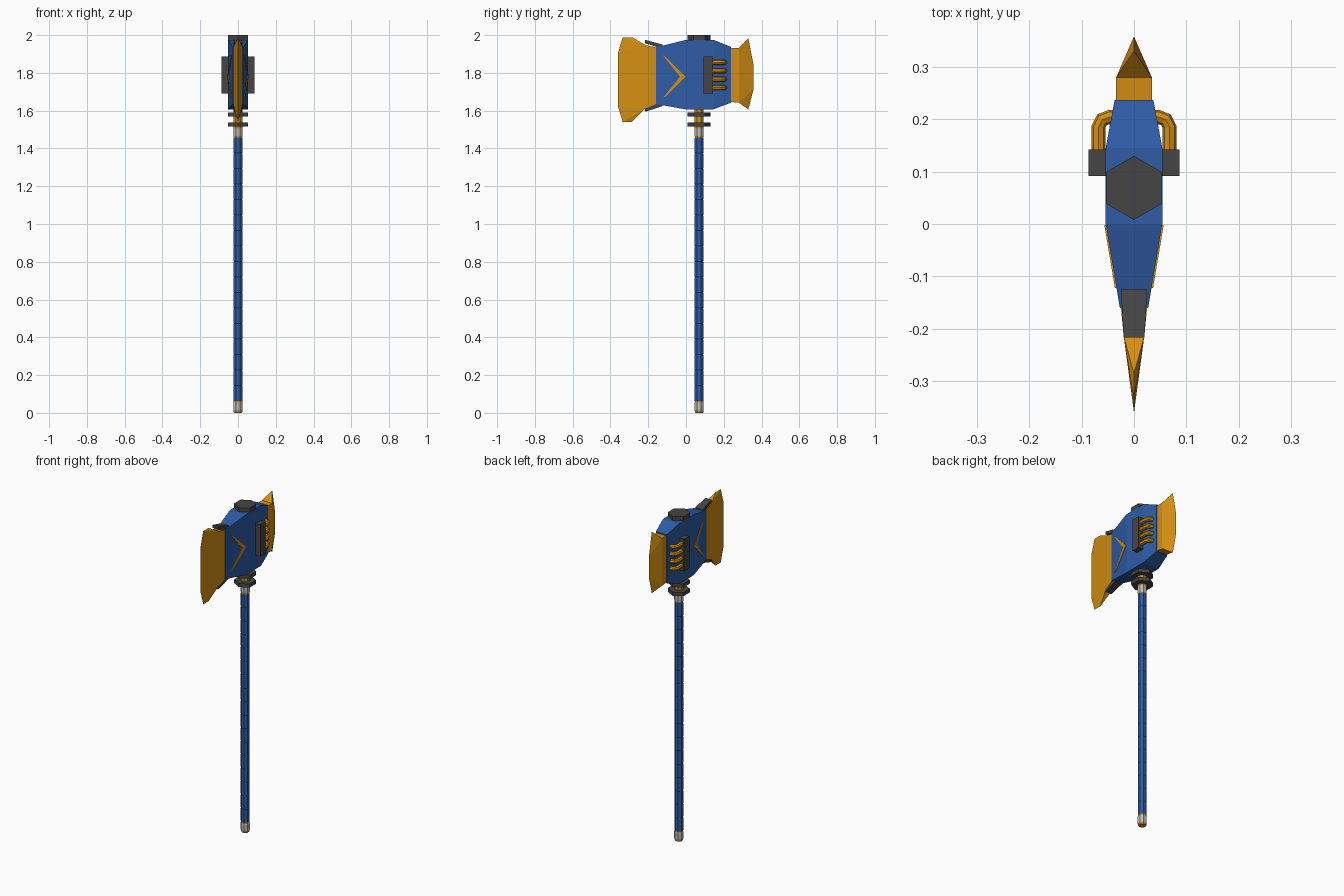
import bpy, bmesh, math
from mathutils import Vector

if "Cube" in bpy.data.objects:
    bpy.data.objects.remove(bpy.data.objects["Cube"])


def material(name, rgb):
    m = bpy.data.materials.new(name)
    m.diffuse_color = (*rgb, 1)
    m.use_nodes = True
    m.node_tree.nodes["Principled BSDF"].inputs["Base Color"].default_value = m.diffuse_color
    return m


BLUE = material("blue", (0.028, 0.107, 0.38))
GOLD = material("gold", (0.66, 0.275, 0.006))
GREY = material("dark grey", (0.06, 0.06, 0.06))
SILVER = material("silver", (0.5, 0.5, 0.5))
AXIS_Y = 0.069  # handle axis


def finish(name, bm, mat):
    bmesh.ops.recalc_face_normals(bm, faces=bm.faces)
    me = bpy.data.meshes.new(name)
    bm.to_mesh(me)
    bm.free()
    me.materials.append(mat)
    ob = bpy.data.objects.new(name, me)
    bpy.context.collection.objects.link(ob)
    return ob


def skin(name, rings, mat):
    """Join matching rings of points and cap both ends."""
    bm = bmesh.new()
    loops = [[bm.verts.new(p) for p in r] for r in rings]
    n = len(loops[0])
    for a, b in zip(loops, loops[1:]):
        for i in range(n):
            j = (i + 1) % n
            bm.faces.new((a[i], a[j], b[j], b[i]))
    bm.faces.new(loops[0])
    bm.faces.new(loops[-1])
    return finish(name, bm, mat)


def lathe(name, profile, sides, mat):
    """Turn (radius, z) points around the handle axis."""
    start = math.pi / 2 if sides == 6 else math.pi / sides
    angles = [start + 2 * math.pi * i / sides for i in range(sides)]
    return skin(name, [[(r * math.cos(a), AXIS_Y + r * math.sin(a), z) for a in angles]
                       for r, z in profile], mat)


def loft(name, stations, mat):
    """Rectangular sections (y, half width, z low, z high) along y."""
    return skin(name, [[(-w, y, a), (w, y, a), (w, y, b), (-w, y, b)]
                       for y, w, a, b in stations], mat)


def wedge(name, base, edge, mat):
    """Convex blade from a rectangular base to a sharp edge on x = 0."""
    y, w, a, b = base
    bm = bmesh.new()
    for p in [(s * w, y, z) for s in (-1, 1) for z in (a, b)] + [(0, *e) for e in edge]:
        bm.verts.new(p)
    bmesh.ops.convex_hull(bm, input=bm.verts)
    bmesh.ops.dissolve_limit(bm, angle_limit=0.01, verts=bm.verts, edges=bm.edges)
    return finish(name, bm, mat)


# Handle with shallow grip grooves
grip = []
z0, z1, count = 0.062, 1.457, 17
step = (z1 - z0) / count
for i in range(count):
    a = z0 + i * step
    grip += [(0.0235, a), (0.025, a + 0.003), (0.025, a + step - 0.003)]
grip.append((0.0235, z1))
lathe("handle_grip", grip, 8, BLUE)

# End collars: silver sleeve over gold core
for name, z in (("bottom", 0.0), ("top", 1.452)):
    lathe(name + "_collar_core", [(0.021, z), (0.0245, z + 0.006), (0.0245, z + 0.064)], 8, GOLD)
    lathe(name + "_collar_sleeve", [(0.0245, z + 0.01), (0.0262, z + 0.014),
                                    (0.0262, z + 0.052), (0.0245, z + 0.056)], 8, SILVER)

# Neck, hex rings and top cap
lathe("neck", [(0.026, 1.5), (0.026, 1.62)], 8, GOLD)
for name, a, b in (("lower_hex_ring", 1.515, 1.537), ("upper_hex_ring", 1.568, 1.59),
                   ("top_hex_cap", 1.965, 2.0)):
    lathe(name, [(0.061, a), (0.061, b)], 6, GREY)

# Head body
loft("head_body", [(-0.16, 0.027, 1.635, 1.935), (0.0, 0.054, 1.607, 1.975),
                   (0.145, 0.054, 1.607, 1.975), (0.237, 0.037, 1.642, 1.938)], BLUE)

# Main blade
loft("main_blade_base", [(-0.15, 0.026, 1.638, 1.932), (-0.215, 0.0195, 1.612, 1.948)], GOLD)
wedge("main_blade", (-0.215, 0.0195, 1.612, 1.948),
      [(-0.285, 1.988), (-0.335, 1.988), (-0.36, 1.905),
       (-0.36, 1.622), (-0.335, 1.541), (-0.285, 1.541)], GOLD)

# Rear blade
loft("rear_blade_base", [(0.23, 0.034, 1.647, 1.93), (0.28, 0.034, 1.642, 1.932)], GOLD)
wedge("rear_blade", (0.28, 0.034, 1.642, 1.932),
      [(0.33, 1.982), (0.358, 1.84), (0.358, 1.715), (0.33, 1.607)], GOLD)

# Blade guards above and below
loft("upper_guard", [(-0.125, 0.025, 1.928, 1.95), (-0.217, 0.02, 1.957, 1.975)], GREY)
loft("lower_guard", [(-0.125, 0.025, 1.624, 1.646), (-0.217, 0.02, 1.594, 1.612)], GREY)


# Side details on both faces of the head
def side_width(y):
    return 0.054 + 0.169 * min(y, 0)


chevron = [(-0.122, 1.892), (-0.032, 1.78), (-0.122, 1.668),
           (-0.109, 1.674), (-0.002, 1.78), (-0.109, 1.886)]
pipe_path = [(0.068, 0.13), (0.068, 0.185), (0.061, 0.199), (0.047, 0.204), (0.03, 0.204)]
for side, s in (("right", 1), ("left", -1)):
    # Chevron plate following the tapered side
    bm = bmesh.new()
    rows = [[bm.verts.new((s * (side_width(y) + d), y, z)) for y, z in chevron]
            for d in (-0.003, 0.003)]
    for r in rows:
        bm.faces.new((r[0], r[1], r[4], r[5]))
        bm.faces.new((r[1], r[2], r[3], r[4]))
    for i in range(6):
        j = (i + 1) % 6
        bm.faces.new((rows[0][i], rows[0][j], rows[1][j], rows[1][i]))
    finish(side + "_chevron", bm, GOLD)

    # Exhaust block
    skin(side + "_exhaust_block",
         [[(s * x, 0.092, 1.692), (s * x, 0.142, 1.692), (s * x, 0.142, 1.887), (s * x, 0.092, 1.887)]
          for x in (0.045, 0.087)], GREY)

    # Four bent pipes
    for k in range(4):
        z = 1.722 + 0.0445 * k
        rings = []
        for i, p in enumerate(pipe_path):
            a = Vector(pipe_path[max(i - 1, 0)])
            b = Vector(pipe_path[min(i + 1, len(pipe_path) - 1)])
            t = (b - a).normalized()
            rings.append([(s * (p[0] + t.y * 0.0135 * math.cos(q)),
                           p[1] - t.x * 0.0135 * math.cos(q),
                           z + 0.0135 * math.sin(q))
                          for q in [2 * math.pi * m / 8 for m in range(8)]])
        skin(f"{side}_pipe_{k + 1}", rings, GOLD)
